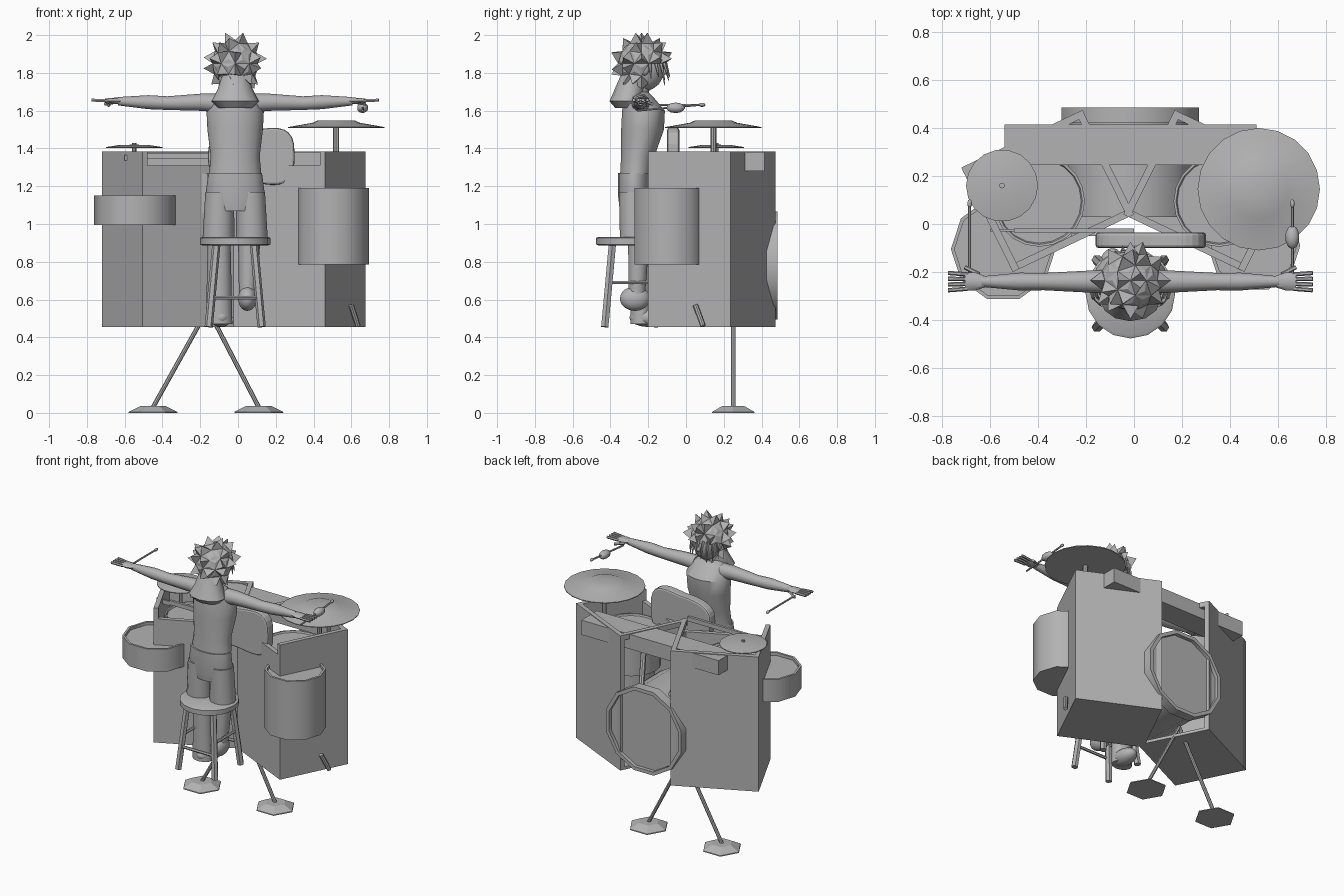
import bpy, bmesh, random
from math import sin, cos, pi, tau, radians, copysign
from mathutils import Vector, Matrix

random.seed(4)
if "Cube" in bpy.data.objects:
    bpy.data.objects.remove(bpy.data.objects["Cube"])

grey = bpy.data.materials.new("plain_grey")
grey.use_nodes = True
GREY = (0.45, 0.45, 0.45, 1)
grey.diffuse_color = GREY
grey.node_tree.nodes["Principled BSDF"].inputs["Base Color"].default_value = GREY
smooth = []
CX = -0.015


def finish(name, bm, round_it=False):
    bmesh.ops.recalc_face_normals(bm, faces=bm.faces)
    me = bpy.data.meshes.new(name)
    bm.to_mesh(me)
    bm.free()
    me.materials.append(grey)
    ob = bpy.data.objects.new(name, me)
    bpy.context.collection.objects.link(ob)
    if round_it:
        smooth.append(ob)
    return ob


def tube(name, pts, radii, n=10, phase=0.0, direction=None, round_it=True):
    """Loft of elliptical rings through pts; a radius is a number or a pair."""
    pts = [Vector(p) for p in pts]
    d = Vector(direction) if direction else (pts[-1] - pts[0]).normalized()
    up = Vector((0, 0, 1)) if abs(d.z) < 0.9 else Vector((0, 1, 0))
    u = up.cross(d).normalized()
    v = d.cross(u)
    bm = bmesh.new()
    rings = []
    for p, r in zip(pts, radii):
        rx, ry = r if isinstance(r, tuple) else (r, r)
        angles = [tau * i / n + phase for i in range(n)]
        rings.append([bm.verts.new(p + u * rx * cos(a) + v * ry * sin(a)) for a in angles])
    for a, b in zip(rings, rings[1:]):
        for i in range(n):
            j = (i + 1) % n
            bm.faces.new((a[i], a[j], b[j], b[i]))
    bm.faces.new(rings[0])
    bm.faces.new(rings[-1])
    return finish(name, bm, round_it)


def lathe(name, x, y, profile, n=12, round_it=True):
    return tube(name, [(x, y, z) for r, z in profile], [r for r, z in profile],
                n, direction=(0, 0, 1), round_it=round_it)


def rod(name, a, b, r, n=8):
    return tube(name, [a, b], [r, r], n)


def prism(name, pts, z0, z1):
    bm = bmesh.new()
    f = bm.faces.new([bm.verts.new((x, y, z0)) for x, y in pts])
    new = bmesh.ops.extrude_face_region(bm, geom=[f])["geom"]
    moved = [g for g in new if isinstance(g, bmesh.types.BMVert)]
    bmesh.ops.translate(bm, verts=moved, vec=(0, 0, z1 - z0))
    return finish(name, bm)


def box(name, lo, hi):
    return prism(name, [(lo[0], lo[1]), (hi[0], lo[1]), (hi[0], hi[1]), (lo[0], hi[1])], lo[2], hi[2])


def ball(name, c, scale, sub=3):
    bm = bmesh.new()
    bmesh.ops.create_icosphere(bm, subdivisions=sub, radius=1,
                               matrix=Matrix.Translation(c) @ Matrix.Diagonal((*scale, 1)))
    return finish(name, bm, True)


# Two angled cabinets, open on the inner side
FLOOR, RIM = 0.455, 1.385
corners = [Vector(p) for p in ((0.46, -0.2), (0.675, 0.235), (0.17, 0.475), (-0.045, 0.04))]
for side in ("left", "right"):
    pts = corners if side == "left" else [Vector((-0.045 - p.x, p.y)) for p in corners]
    mid = (pts[0] + pts[2]) / 2
    spans = (("outer_wall", 0, 1, FLOOR, RIM), ("back_wall", 1, 2, FLOOR, RIM),
             ("inner_bar", 2, 3, RIM - 0.035, RIM), ("front_wall", 3, 0, FLOOR, 1.31))
    for part, i, j, z0, z1 in spans:
        p, q = pts[i], pts[j]
        nrm = Vector((p.y - q.y, q.x - p.x)).normalized() * 0.03
        if nrm.dot(mid - p) < 0:
            nrm = -nrm
        prism(f"{side}_cabinet_{part}", [p, q, q + nrm, p + nrm], z0, z1)
    prism(f"{side}_cabinet_floor", pts, FLOOR, FLOOR + 0.02)
box("cross_beam", (-0.54, 0.245, 1.28), (0.51, 0.415, RIM - 0.004))

# Bass drum with a raised hoop and its splayed stand
tube("bass_drum", [(CX, y, 0.78) for y in (0.03, 0.42, 0.42, 0.485, 0.485, 0.46)],
     [0.27, 0.27, 0.297, 0.297, 0.272, 0.272], 12, pi / 12, direction=(0, 1, 0))
for x in (-0.13, 0.09):
    rod("tom_mount", (x, 0.36, 1.0), (x * 1.5, 0.27, 1.2), 0.018)
for s in (-1, 1):
    foot_x = -0.17 + s * 0.28
    rod("stand_leg", (-0.16, 0.25, 0.55), (foot_x, 0.25, 0.03), 0.012)
    lathe("stand_foot", foot_x, 0.25, [(0.13, 0), (0.128, 0.006), (0.068, 0.036)], 6, False)

# Toms, side drums and cymbals
for x in (-0.395, 0.355):
    lathe("inner_tom", x, 0.095, [(0.19, 1.0), (0.19, 1.26), (0.18, 1.26), (0.175, 1.25)], 20)


def open_drum(name, x, y, r, z0, z1, n):
    lathe(name, x, y, [(r, z0), (r, z1), (r - 0.015, z1), (r - 0.015, z1 - 0.02)], n)


open_drum("shallow_drum", -0.545, -0.105, 0.218, 0.995, 1.15, 10)
open_drum("floor_drum", 0.5, -0.09, 0.193, 0.785, 1.19, 10)
rod("floor_drum_leg", (0.6, 0.05, 0.57), (0.635, 0.09, 0.46), 0.014)
lathe("large_cymbal", 0.52, 0.145, [(0.255, 1.508), (0.255, 1.513), (0.125, 1.536), (0.1, 1.547), (0.01, 1.547)], 20)
rod("large_cymbal_pole", (0.52, 0.145, 1.2), (0.52, 0.145, 1.53), 0.016)
lathe("small_cymbal", -0.55, 0.16, [(0.15, 1.402), (0.15, 1.407), (0.08, 1.418), (0.01, 1.42)], 18)
rod("small_cymbal_pole", (-0.55, 0.16, 1.1), (-0.55, 0.16, 1.43), 0.012)
plate = prism("tilted_plate", [(-0.26, 1.26), (-0.16, 1.27), (-0.17, 1.06), (-0.21, 1.05)], 0.04, 0.05)
plate.rotation_euler.x = pi / 2

# Guitar held across the front
outline = []
for i in range(32):
    c, s = cos(tau * i / 32), sin(tau * i / 32)
    half = 0.13 + 0.025 * c - 0.02 * (1 - abs(c))
    outline.append((0.07 + 0.23 * copysign(abs(c) ** 0.8, c), 1.358 + half * copysign(abs(s) ** 0.65, s) * 1.25))
guitar = prism("guitar_body", outline, 0.035, 0.1)
guitar.rotation_euler.x = pi / 2
bevel = guitar.modifiers.new("soft_edge", "BEVEL")
bevel.width, bevel.segments = 0.012, 2
box("guitar_neck", (-0.5, -0.035, 1.345), (0.0, -0.018, 1.375))
box("guitar_head", (-0.6, -0.032, 1.335), (-0.5, -0.02, 1.365))

# Stool
SY = -0.29
lathe("stool_seat", CX, SY, [(0.17, 0.885), (0.187, 0.892), (0.187, 0.925), (0.175, 0.932)], 16)
for sx in (-1, 1):
    for sy in (-1, 1):
        rod("stool_leg", (CX + sx * 0.1, SY + sy * 0.1, 0.89),
            (CX + sx * 0.14, SY + sy * 0.14, 0.455), 0.022, 6)
for s in (-1, 1):
    rod("stool_side_rung", (CX + s * 0.12, SY - 0.125, 0.69), (CX + s * 0.12, SY + 0.125, 0.69), 0.01, 6)
    rod("stool_cross_rung", (CX - 0.13, SY + s * 0.13, 0.61), (CX + 0.13, SY + s * 0.13, 0.61), 0.01, 6)

# Seated player: torso, shorts and legs
tube("torso", [(CX, y, z) for y, z in ((-0.265, 1.265), (-0.255, 1.36), (-0.23, 1.5), (-0.225, 1.6), (-0.25, 1.67), (-0.25, 1.7))],
     [(0.138, 0.085), (0.13, 0.09), (0.147, 0.115), (0.152, 0.115), (0.12, 0.08), (0.06, 0.05)], 18, direction=(0, 0, 1))
tube("shorts_hips", [(CX, -0.275, z) for z in (1.07, 1.15, 1.27)],
     [(0.13, 0.075), (0.158, 0.085), (0.142, 0.085)], 16)
ball("shorts_seat", (CX, -0.31, 1.18), (0.075, 0.05, 0.1))
for s in (-1, 1):
    tube("shorts_leg", [(CX + s * 0.088, -0.27, 0.932), (CX + s * 0.082, -0.275, 1.17)],
         [(0.084, 0.08), (0.076, 0.08)], 12, direction=(0, 0, 1))
tube("right_lower_leg", [(-0.1, -0.24, z) for z in (0.47, 0.7, 0.93)], [(0.07, 0.055), (0.065, 0.055), 0.06], 12, direction=(0, 0, 1))
tube("left_lower_leg", [(0.05, -0.26, 0.62), (0.06, -0.25, 0.93)], [0.045, 0.06], 10)
ball("right_shoe", (-0.09, -0.2, 0.505), (0.06, 0.1, 0.05))
ball("left_shoe", (0.05, -0.27, 0.605), (0.05, 0.08, 0.065))

# Arms, hands and fingers
for s in (-1, 1):
    tube("arm", [(CX + s * x, -0.24, z) for x, z in ((0.1, 1.64), (0.17, 1.645), (0.36, 1.64), (0.46, 1.645), (0.62, 1.65))],
         [0.05, 0.046, 0.036, 0.037, 0.022], 12)
    tube("hand", [(CX + s * x, -0.24, 1.652) for x in (0.6, 0.65, 0.69)],
         [(0.022, 0.018), (0.038, 0.016), (0.036, 0.012)], 8)
    for k in range(4):
        y = -0.27 + k * 0.02
        rod("finger", (CX + s * 0.68, y, 1.652), (CX + s * 0.76, y - 0.006 + k * 0.004, 1.656), 0.009, 6)
    rod("thumb", (CX + s * 0.63, -0.21, 1.645), (CX + s * 0.69, -0.18, 1.635), 0.009, 6)

# Beaters
rod("right_stick", (-0.685, -0.21, 1.63), (-0.685, 0.09, 1.63), 0.006, 6)
ball("right_stick_tip", (-0.685, 0.085, 1.63), (0.01, 0.018, 0.01), 2)
rod("left_stick", (0.66, -0.26, 1.6), (0.66, 0.09, 1.632), 0.006, 6)
ball("left_stick_tip", (0.66, 0.085, 1.632), (0.01, 0.018, 0.01), 2)
ball("left_mallet", (0.66, -0.055, 1.615), (0.03, 0.05, 0.028), 2)

# Head, neck hair and spiky hair
HEAD = Vector((CX, -0.235, 1.85))
rod("neck", (CX, -0.25, 1.66), (CX, -0.24, 1.78), 0.05, 12)
ball("face", (CX, -0.215, 1.825), (0.085, 0.1, 0.12))
ball("nose", (CX, -0.115, 1.81), (0.016, 0.02, 0.02), 2)
for s in (-1, 1):
    ball("ear", (CX + s * 0.088, -0.22, 1.82), (0.015, 0.025, 0.035), 2)
tube("back_hair", [(CX, y, z) for y, z in ((-0.31, 1.615), (-0.315, 1.65), (-0.295, 1.72), (-0.28, 1.8))],
     [(0.09, 0.065), (0.125, 0.09), (0.09, 0.08), (0.07, 0.06)], 12, direction=(0, 0, 1))
bm = bmesh.new()
bmesh.ops.create_icosphere(bm, subdivisions=2, radius=0.125)
open_faces = [f for f in bm.faces if f.calc_center_median().y > 0.03 and f.calc_center_median().z < 0.01]
bmesh.ops.delete(bm, geom=open_faces, context="FACES")
spikes = bmesh.ops.poke(bm, faces=bm.faces[:])["verts"]
for i, v in enumerate(spikes):
    v.co *= 1.45 if i % 2 else 1.06
bmesh.ops.translate(bm, verts=bm.verts, vec=HEAD)
finish("spiky_hair", bm)
for k in range(9):
    a = radians(20 + 140 * k / 8)
    top = HEAD + Vector((cos(a) * 0.1, sin(a) * 0.12, 0.02))
    tip = HEAD + Vector((cos(a) * 0.11, sin(a) * 0.15, -0.07 - random.random() * 0.05))
    tube("fringe_lock", [top, tip], [0.012, 0.002], 5)

# Smooth the rounded parts, keeping their edges
bpy.ops.object.select_all(action="DESELECT")
for ob in smooth:
    ob.select_set(True)
bpy.context.view_layer.objects.active = smooth[0]
bpy.ops.object.shade_smooth_by_angle(angle=radians(40))
